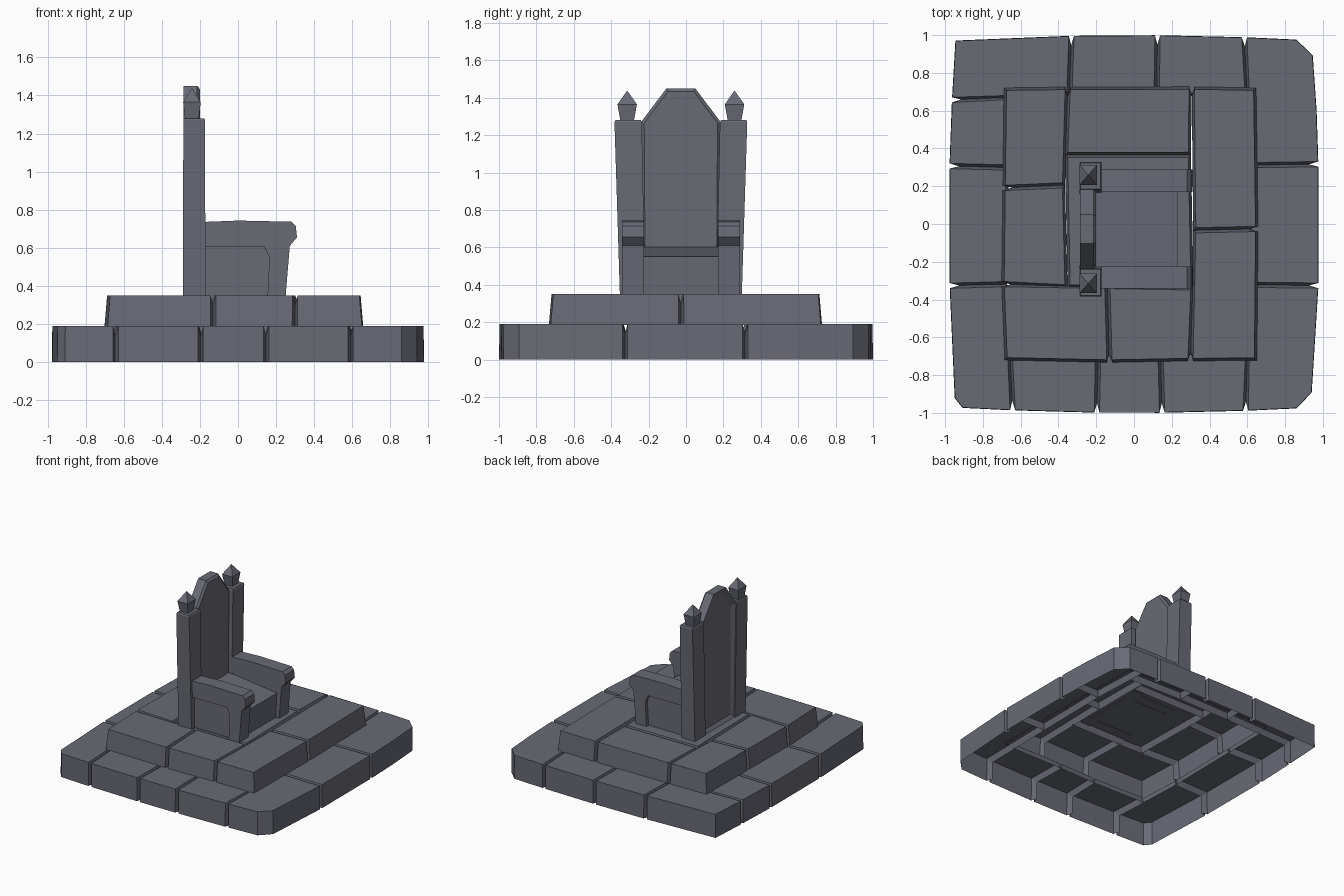
import bpy, bmesh, math
from mathutils import Vector, Matrix

if "Cube" in bpy.data.objects:
    bpy.data.objects.remove(bpy.data.objects["Cube"])

stone = bpy.data.materials.new("slate grey stone")
stone.diffuse_color = (0.14, 0.145, 0.178, 1)
stone.use_nodes = True
stone.node_tree.nodes["Principled BSDF"].inputs["Base Color"].default_value = stone.diffuse_color
YC = -0.0275          # centre line of the throne


def finish(name, bm, recalc=True):
    if recalc:
        bmesh.ops.recalc_face_normals(bm, faces=bm.faces)
    me = bpy.data.meshes.new(name)
    bm.to_mesh(me)
    bm.free()
    me.materials.append(stone)
    ob = bpy.data.objects.new(name, me)
    bpy.context.collection.objects.link(ob)
    return ob


def prism(pts, place, a, b):
    """Extrude a 2D outline from depth a to depth b; place(u, v, depth) -> 3D."""
    bm = bmesh.new()
    lo = [bm.verts.new(place(u, v, a)) for u, v in pts]
    hi = [bm.verts.new(place(u, v, b)) for u, v in pts]
    caps = [bm.faces.new(lo), bm.faces.new(hi)]
    for i in range(len(pts)):
        j = (i + 1) % len(pts)
        bm.faces.new((lo[i], lo[j], hi[j], hi[i]))
    bmesh.ops.recalc_face_normals(bm, faces=bm.faces)
    return bm, caps


def loft(name, sections):
    """Stack of rectangles (cx, cy, half x, half y, z)."""
    bm = bmesh.new()
    rings = [[bm.verts.new((cx + sx * hx, cy + sy * hy, z))
              for sx, sy in ((-1, -1), (1, -1), (1, 1), (-1, 1))]
             for cx, cy, hx, hy, z in sections]
    bm.faces.new(rings[0])
    bm.faces.new(rings[-1])
    for r, q in zip(rings, rings[1:]):
        for i in range(4):
            bm.faces.new((r[i], r[i - 3], q[i - 3], q[i]))
    return finish(name, bm)


# ---------- stepped base of loose stones ----------
def warp(x, y):
    """Bow the outline and skew the joints a little."""
    w = 0.008 * math.sin(9 * x + 5 * y)
    return Vector((x * (1 - 0.035 * y * y) + w * (1 - x * x),
                   y * (1 - 0.03 * x * x) - w * (1 - y * y)))


def offset(poly, dist):
    """Move each edge i of a counter-clockwise polygon inward by dist[i]."""
    out = []
    for i, p in enumerate(poly):
        rows, rhs = [], []
        for a, b, d in ((poly[i - 1], p, dist[i - 1]), (p, poly[(i + 1) % len(poly)], dist[i])):
            e = (b - a).normalized()
            n = Vector((-e.y, e.x))
            rows.append(n)
            rhs.append(n.dot(p) + d)
        out.append(Matrix(rows).inverted() @ Vector(rhs))
    return out


def add_stone(bm, pts, outer, z0, z1, flare, gap=0.014, depth=0.05):
    """One stone without underside: top, outer walls and grooves at joints."""
    cell = [warp(x, y) for x, y in pts]
    top = offset(cell, [flare if o else gap for o in outer])
    base = offset(cell, [0 if o else gap for o in outer])
    groove = offset(cell, [depth if o else 0 for o in outer])
    V = lambda ps, z: [bm.verts.new((p.x, p.y, z)) for p in ps]
    T, B, G, K = V(top, z1), V(base, z0), V(groove, z1 - depth), V(groove, z0)
    bm.faces.new(T)
    n = len(pts)
    for i in range(n):
        j = (i + 1) % n
        if outer[i]:
            bm.faces.new((B[i], B[j], T[j], T[i]))
        else:
            bm.faces.new((G[i], G[j], T[j], T[i]))
            if outer[i - 1]:
                bm.faces.new((B[i], K[i], G[i], T[i]))
            if outer[j]:
                bm.faces.new((K[j], B[j], T[j], G[j]))


def step(name, rects, bounds, z0, z1, flare, chamfers={}):
    bm = bmesh.new()
    bx0, by0, bx1, by1 = bounds
    for x0, y0, x1, y1 in rects:
        pts = []
        for c in ((x0, y0), (x1, y0), (x1, y1), (x0, y1)):
            pts += chamfers.get(c, [c])
        outer = []
        for i, p in enumerate(pts):
            q = pts[(i + 1) % len(pts)]
            mx, my = (p[0] + q[0]) / 2, (p[1] + q[1]) / 2
            diagonal = abs(p[0] - q[0]) > 1e-4 and abs(p[1] - q[1]) > 1e-4
            outer.append(diagonal or mx in (bx0, bx1) or my in (by0, by1))
        add_stone(bm, pts, outer, z0, z1, flare)
    bmesh.ops.delete(bm, geom=[v for v in bm.verts if not v.link_faces], context='VERTS')
    return finish(name, bm, recalc=False)


step("lower_step", [
    (-.98, .68, -.35, 1), (-.35, .68, .13, 1), (.13, .68, .61, 1), (.61, .32, .98, 1),
    (-.98, .31, -.67, .68), (-.98, -.33, -.67, .31), (-.98, -1, -.67, -.33),
    (-.67, -1, -.2, -.68), (-.2, -1, .15, -.68), (.15, -1, .61, -.68),
    (.61, -1, .98, -.33), (.61, -.33, .98, .32)],
    (-.98, -1, .98, 1), 0, 0.19, 0.002,
    {(.98, 1): [(.98, .62), (.975, .92), (.89, 1)],
     (.98, -1): [(.89, -1), (.97, -.92)],
     (-.98, -1): [(-.98, -.95), (-.94, -1)]})

step("upper_step", [
    (-.7, .2, -.36, .73), (-.36, .36, .31, .73), (.31, -.03, .66, .73),
    (.31, -.73, .66, -.03), (-.14, -.73, .31, -.33), (-.7, -.73, -.14, -.33),
    (-.7, -.33, -.36, .2), (-.36, -.33, .31, .36)],
    (-.7, -.73, .66, .73), 0.185, 0.35, 0.014)

# ---------- throne ----------
FLOOR = 0.345

# back panel: pointed slab, bevelled front, recessed rear
arch = [(-.203, FLOOR), (.203, FLOOR), (.213, 1.27), (.077, 1.45), (-.077, 1.45), (-.213, 1.27)]
bm, caps = prism(arch, lambda u, v, d: (d, YC + u, v), -.285, -.215)
bmesh.ops.inset_individual(bm, faces=[caps[1]], thickness=0.018, depth=0.015)
bmesh.ops.inset_individual(bm, faces=[caps[0]], thickness=0.045, depth=-0.025)
finish("back_panel", bm)

# seat block, top sloping to the front
bm, _ = prism([(-.22, FLOOR), (.22, FLOOR), (.23, .55), (-.22, .605)],
              lambda u, v, d: (u, d, v), YC - .2, YC + .2)
finish("seat", bm)

arm = [(-.2, .735), (0, .743), (.28, .737), (.303, .715), (.31, .655), (.272, .61),
       (.25, FLOOR), (.155, FLOOR), (.165, .55), (.138, .605), (-.2, .605)]
for s, side in ((-1, "right"), (1, "left")):
    # post, wider towards the top
    loft(side + "_post", [(-.23, YC + s * .258, .059, .068, FLOOR),
                          (-.23, YC + s * .282, .057, .073, 1.27),
                          (-.23, YC + s * .282, .052, .068, 1.28)])
    # pointed finial
    loft(side + "_finial", [(-.242, YC + s * .287, .036, .036, 1.275),
                            (-.242, YC + s * .287, .046, .052, 1.365),
                            (-.242, YC + s * .287, .001, .001, 1.437)])
    # armrest with front leg
    bm, _ = prism(arm, lambda u, v, d: (u, YC + s * d, v), .198, .315)
    finish(side + "_armrest", bm)
    # recessed panel under the armrest
    loft(side + "_side_panel", [(-.01, YC + s * .245, .19, .042, FLOOR),
                                (-.01, YC + s * .245, .19, .042, .62)])
